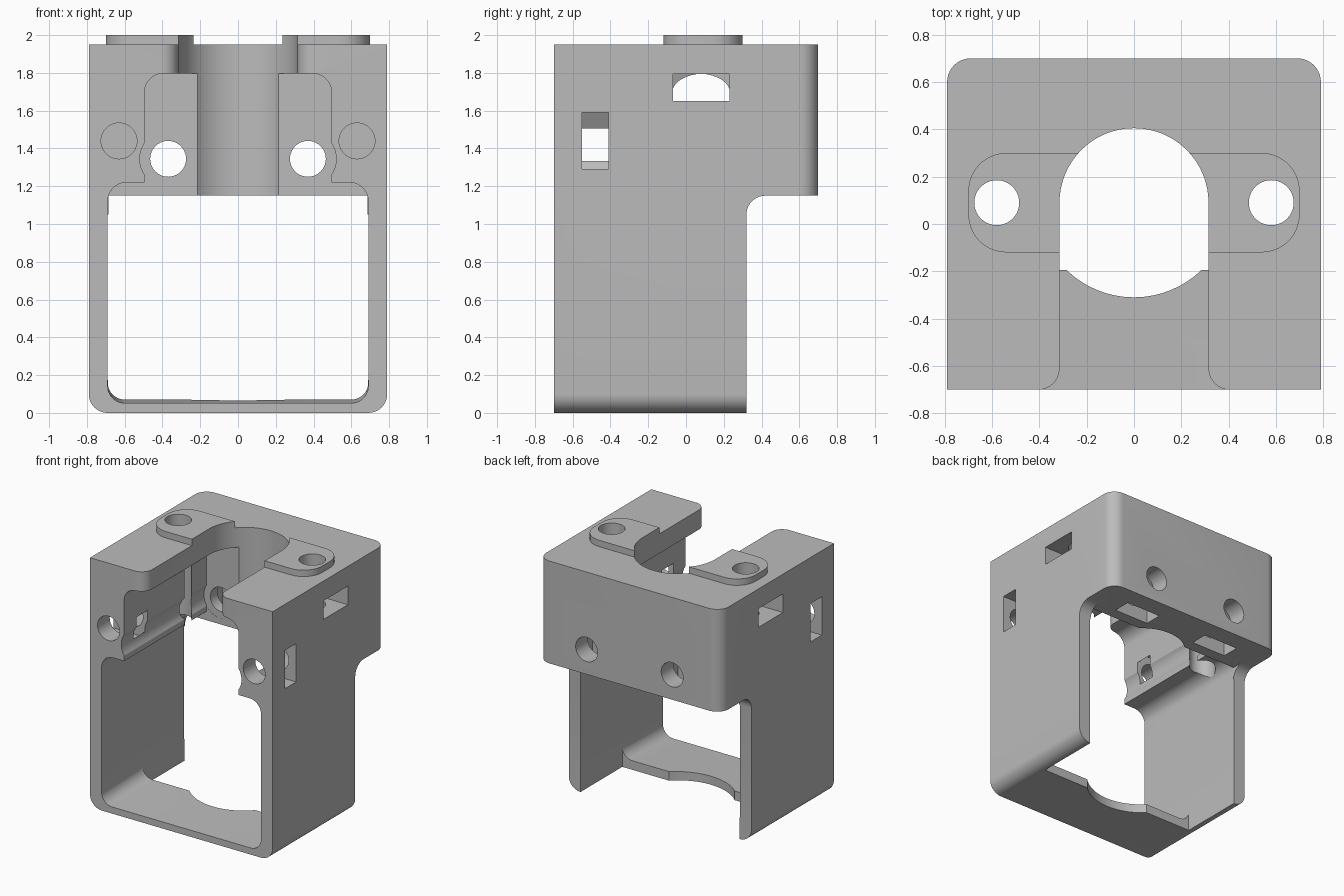
import bpy, bmesh
from math import pi, sin, cos, tan
from mathutils import Vector

cube = bpy.data.objects.get("Cube")
if cube:
    bpy.data.objects.remove(cube, do_unlink=True)

# One matte grey for the whole part
GREY = (0.5, 0.5, 0.5, 1)
grey = bpy.data.materials.new("plain grey")
grey.use_nodes = True
grey.diffuse_color = GREY
grey.node_tree.nodes["Principled BSDF"].inputs["Base Color"].default_value = GREY


def fillet(corners, steps=10):
    """Polygon outline from (u, v) or (u, v, radius) corners."""
    out = []
    n = len(corners)
    for i, c in enumerate(corners):
        p = Vector(c[:2])
        if len(c) == 2:
            out.append(p)
            continue
        a = (Vector(corners[i - 1][:2]) - p).normalized()
        b = (Vector(corners[(i + 1) % n][:2]) - p).normalized()
        half = a.angle(b) / 2
        mid = (a + b).normalized()
        centre = p + mid * (c[2] / sin(half))
        start = p + a * (c[2] / tan(half)) - centre
        end = p + b * (c[2] / tan(half)) - centre
        sweep = start.angle(end)
        for k in range(steps + 1):
            t = k / steps
            out.append(centre + (start * sin((1 - t) * sweep) + end * sin(t * sweep)) / sin(sweep))
    return out


def ring(u, v, r, n=40, turn=0.0):
    return [Vector((u + r * cos(turn + 2 * pi * k / n), v + r * sin(turn + 2 * pi * k / n)))
            for k in range(n)]


def box(u0, u1, v0, v1):
    return [Vector(p) for p in ((u0, v0), (u1, v0), (u1, v1), (u0, v1))]


def prism(name, pts, axis, lo, hi):
    """Extrude an outline along x, y or z."""
    place = {"x": lambda p, h: (h, p.x, p.y),
             "y": lambda p, h: (p.x, h, p.y),
             "z": lambda p, h: (p.x, p.y, h)}[axis]
    bm = bmesh.new()
    low = [bm.verts.new(place(p, lo)) for p in pts]
    high = [bm.verts.new(place(p, hi)) for p in pts]
    bm.faces.new(low)
    bm.faces.new(high)
    for i in range(len(pts)):
        j = (i + 1) % len(pts)
        bm.faces.new((low[i], low[j], high[j], high[i]))
    bmesh.ops.recalc_face_normals(bm, faces=bm.faces)
    me = bpy.data.meshes.new(name)
    bm.to_mesh(me)
    bm.free()
    me.materials.append(grey)
    ob = bpy.data.objects.new(name, me)
    bpy.context.collection.objects.link(ob)
    return ob


def combine(target, tool, operation="DIFFERENCE"):
    mod = target.modifiers.new("combine", "BOOLEAN")
    mod.operation = operation
    mod.solver = "EXACT"
    mod.object = tool
    bpy.context.view_layer.objects.active = target
    bpy.ops.object.modifier_apply(modifier=mod.name)
    bpy.data.objects.remove(tool, do_unlink=True)


# Outer shell: stepped side outline, rounded along its base and rear corners
bracket = prism("bracket_body", fillet([(-.7, 0), (.32, 0), (.32, 1.15, .1), (.7, 1.15),
                                        (.7, 1.95), (-.7, 1.95)]), "x", -.79, .79)
bm = bmesh.new()
bm.from_mesh(bracket.data)
rounded = []
for e in bm.edges:
    a, b = (v.co for v in e.verts)
    rear = min(a.y, b.y) > .69 and abs(a.z - b.z) > .5
    base = max(a.z, b.z) < .01 and abs(a.y - b.y) > .5
    if rear or base:
        rounded.append(e)
bmesh.ops.bevel(bm, geom=rounded, offset=.1, segments=10, profile=.5, affect="EDGES")
bm.to_mesh(bracket.data)
bm.free()

# Raised screw pads on the top
for s in (-1, 1):
    pad = fillet([(s * .1, -.12), (s * .7, -.12, .16), (s * .7, .3, .16), (s * .1, .3)])
    combine(bracket, prism("pad", pad, "z", 1.9, 2), "UNION")

# Lower window, with a floor that rises slightly to the rear
window = prism("lower_window", fillet([(-.69, .05, .09), (.69, .05, .09),
                                       (.69, 1.22, .1), (-.69, 1.22, .1)]), "y", -.75, .32)
for v in window.data.vertices:
    if v.co.y > 0 and v.co.z < .3:
        v.co.z += .04
combine(bracket, window)
combine(bracket, prism("rear_clearance", box(-.685, .685, .3, 1.15), "y", .2, .6))

# Upper cavity
combine(bracket, prism("upper_cavity", fillet([(-.495, 1), (.495, 1), (.495, 1.797, .1),
                                               (-.495, 1.797, .1)]), "y", -.75, .32))

# Open-fronted bore with flared lips
lip = -.7005
combine(bracket, prism("bore", fillet([(.315, .405, .3149), (.315, lip, .09), (.6, lip), (.6, -1),
                                       (-.6, -1), (-.6, lip), (-.315, lip, .09),
                                       (-.315, .405, .3149)], 16), "z", 1, 2.2))

# Floor cut away behind, with a curved relief
combine(bracket, prism("floor_cut", box(-.688, .688, -.195, .5), "z", -.1, .3))
combine(bracket, prism("floor_relief", ring(0, .1, .41, 64), "z", -.1, .3))

HOLE, HEX = .095, .15 / cos(pi / 6)
for s in (-1, 1):
    # Rear screws: driver channel, through hole and nut pocket open below
    combine(bracket, prism("channel", ring(s * .37, 1.345, .15), "y", -.76, .321))
    combine(bracket, prism("rear_hole", ring(s * .37, 1.345, HOLE), "y", .2, .8))
    nut = [(s * .37 + x, z) for x, z in ((-.15, 1.1), (.15, 1.1), (.15, 1.345 + HEX / 2),
                                         (0, 1.345 + HEX), (-.15, 1.345 + HEX / 2))]
    combine(bracket, prism("rear_nut", [Vector(p) for p in nut], "y", .41, .55))

    # Front and top screws: hole and nut pocket open at the side
    combine(bracket, prism("front_hole", ring(s * .63, 1.44, HOLE), "y", -.8, -.15))
    combine(bracket, prism("top_hole", ring(s * .58, .09, HOLE), "z", 1.1, 2.2))
    for x, mid, axis, lo, hi in ((.63, 1.44, "y", -.55, -.41), (.58, .08, "z", 1.65, 1.795)):
        nut = [(.9, -.15), (.9, .15), (x - HEX / 2, .15), (x - HEX, 0), (x - HEX / 2, -.15)]
        combine(bracket, prism("side_nut", [Vector((s * u, mid + v)) for u, v in nut],
                               axis, lo, hi))

# Smooth curved walls, keep hard edges
bpy.ops.object.select_all(action="DESELECT")
bracket.select_set(True)
bpy.context.view_layer.objects.active = bracket
bpy.ops.object.shade_smooth_by_angle(angle=pi / 6)
